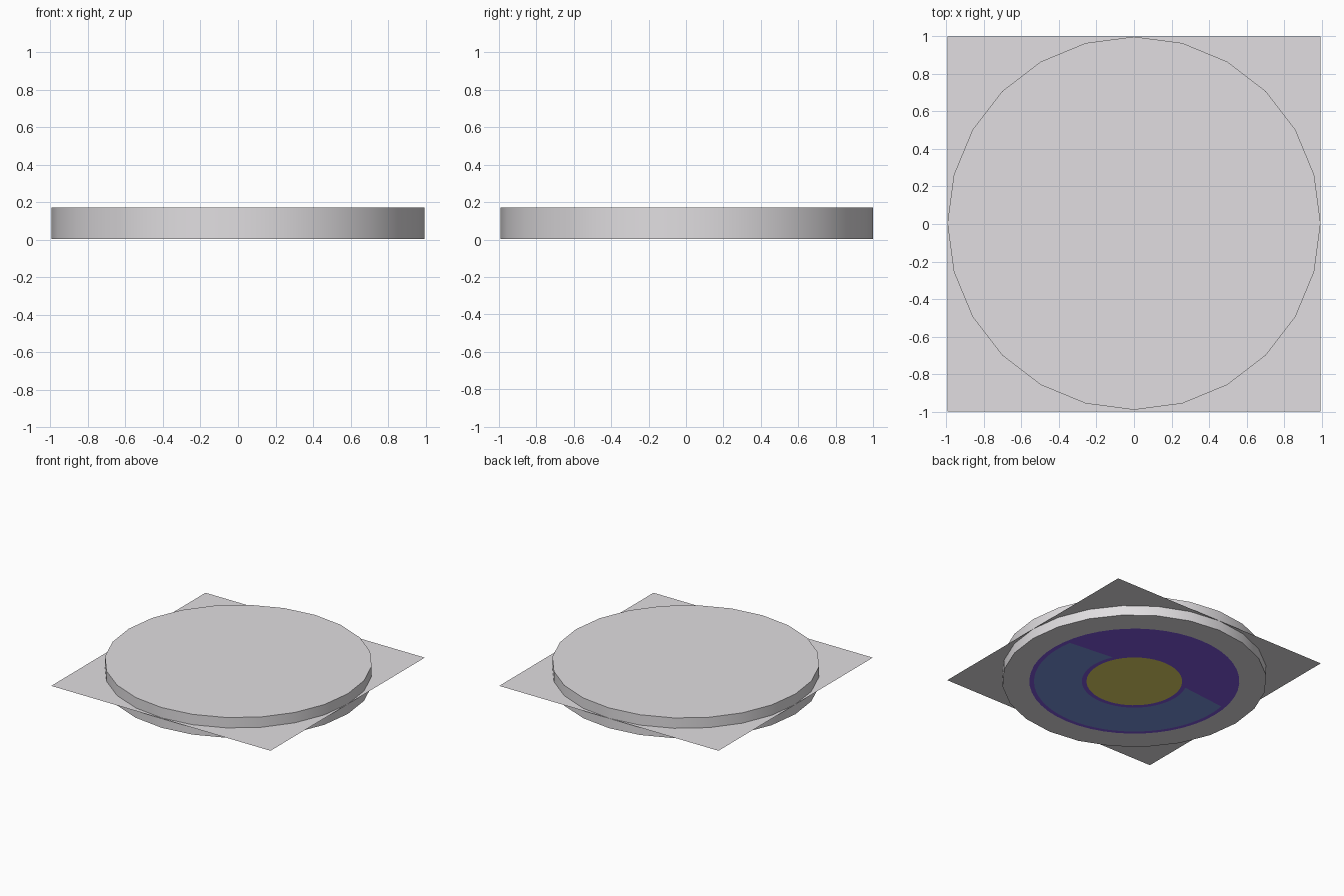
import bpy, bmesh, math

if "Cube" in bpy.data.objects:
    bpy.data.objects.remove(bpy.data.objects["Cube"])


def material(name, color):
    m = bpy.data.materials.new(name)
    m.diffuse_color = (*color, 1)
    m.use_nodes = True
    m.node_tree.nodes["Principled BSDF"].inputs["Base Color"].default_value = m.diffuse_color
    return m


grey = material("pale grey", (0.75, 0.73, 0.75))
purple = material("purple", (0.22, 0.10, 0.73))
blue = material("slate blue", (0.186, 0.29, 0.70))
yellow = material("yellow", (0.75, 0.65, 0.13))

CY = 0.004   # disc centre along y


def plate(name, outline, z, mat):
    """Flat face facing down, from a clockwise-from-below outline."""
    bm = bmesh.new()
    f = bm.faces.new([bm.verts.new((x, y, z)) for x, y in outline])
    f.normal_update()
    if f.normal.z > 0:
        f.normal_flip()
    me = bpy.data.meshes.new(name)
    bm.to_mesh(me)
    bm.free()
    me.materials.append(mat)
    ob = bpy.data.objects.new(name, me)
    bpy.context.collection.objects.link(ob)
    return ob


def arc(r, start, end, n):
    """Points on an arc, angles in degrees."""
    pts = []
    for i in range(n + 1):
        a = math.radians(start + (end - start) * i / n)
        pts.append((r * math.cos(a), CY + r * math.sin(a)))
    return pts


# Main disc: 24 sides, smooth rim
Z0, Z1 = 0.004, 0.17
bpy.ops.mesh.primitive_cylinder_add(vertices=24, radius=0.995, depth=Z1 - Z0,
                                    location=(0, CY, (Z0 + Z1) / 2))
disc = bpy.context.object
disc.name = "disc"
disc.data.materials.append(grey)
bpy.ops.object.shade_smooth_by_angle(angle=math.radians(40))

# Thin square sheet through the middle of the disc
sheet = plate("square_sheet", [(-0.995, -1), (0.995, -1), (0.995, 1), (-0.995, 1)],
              0.085, grey)

# Painted underside: round field, half ring and centre dot
plate("underside_field", arc(0.79, 0, 360, 48)[:-1], 0.002, purple)
plate("underside_dot", arc(0.36, 0, 360, 48)[:-1], 0.0, yellow)
outer = arc(0.755, 170, 370, 36)
inner = arc(0.395, 386, 154, 36)
plate("underside_half_ring", outer + inner, 0.0, blue)
